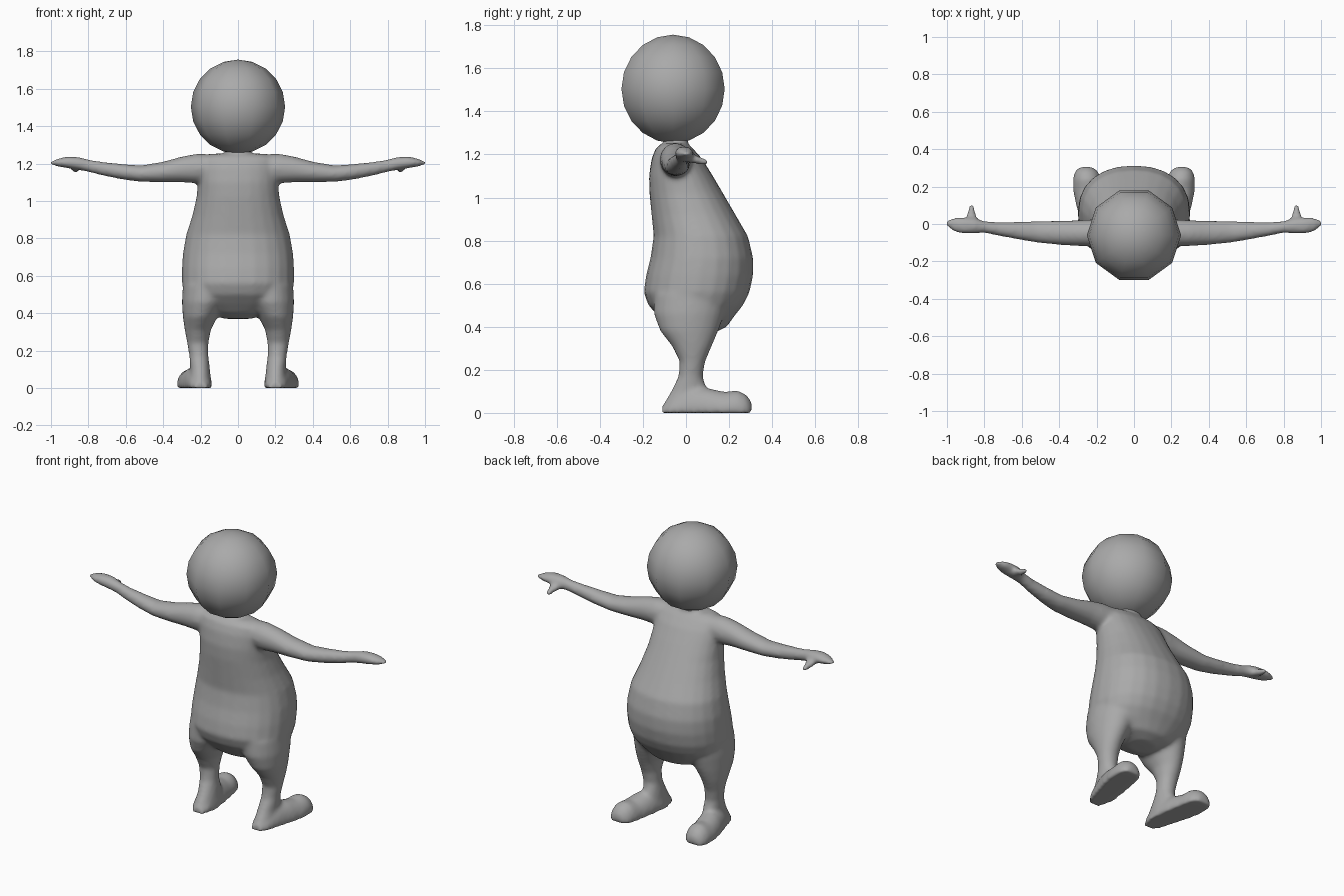
import bpy
import bmesh
from math import cos, sin, tau, copysign
from mathutils import Matrix

SIDES = 24

cube = bpy.data.objects.get("Cube")
if cube:
    bpy.data.objects.remove(cube, do_unlink=True)

grey = bpy.data.materials.new("plain_grey")
grey.use_nodes = True
grey.diffuse_color = (0.4, 0.4, 0.4, 1)
grey.node_tree.nodes["Principled BSDF"].inputs["Base Color"].default_value = grey.diffuse_color


def add_object(name, bm):
    """Turn a bmesh into a smooth shaded object."""
    bmesh.ops.recalc_face_normals(bm, faces=bm.faces)
    for face in bm.faces:
        face.smooth = True
    mesh = bpy.data.meshes.new(name)
    bm.to_mesh(mesh)
    bm.free()
    mesh.materials.append(grey)
    obj = bpy.data.objects.new(name, mesh)
    bpy.context.collection.objects.link(obj)
    return obj


def loft(bm, axis, rows, side=1, power=1.0):
    """Skin rounded sections; a row is position, then low and high of the other two axes."""
    rings = []
    for along, a_low, a_high, b_low, b_high in rows:
        ring = []
        for i in range(SIDES):
            c, s = cos(tau * i / SIDES), sin(tau * i / SIDES)
            c, s = copysign(abs(c) ** power, c), copysign(abs(s) ** power, s)
            a = (a_low + a_high) / 2 + c * (a_high - a_low) / 2
            b = (b_low + b_high) / 2 + s * (b_high - b_low) / 2
            point = [a, b]
            point.insert("xyz".index(axis), along)
            point[2] = max(point[2], 0)
            ring.append(bm.verts.new((point[0] * side, point[1], point[2])))
        rings.append(ring)
    for lower, upper in zip(rings, rings[1:]):
        for i in range(SIDES):
            j = (i + 1) % SIDES
            bm.faces.new((lower[i], lower[j], upper[j], upper[i]))
    bm.faces.new(rings[0])
    bm.faces.new(rings[-1])


# Torso sections: height, half width, front, back
torso = [
    (.37, .07, 0, .13), (.4, .17, -.08, .19), (.45, .25, -.13, .225),
    (.5, .285, -.175, .265), (.56, .3, -.197, .295), (.64, .3, -.185, .312),
    (.72, .295, -.165, .312), (.82, .277, -.15, .288), (.92, .245, -.16, .23),
    (1.02, .222, -.17, .172), (1.1, .215, -.172, .125), (1.18, .21, -.16, .075),
    (1.23, .2, -.14, .03), (1.253, .14, -.11, 0),
]
neck = [(1.15, -.09, .09, -.12, .02), (1.25, -.07, .07, -.1, .01), (1.3, -.07, .07, -.1, .01)]

# Leg sections: height, inner, outer, front, back
leg = [
    (0, .14, .26, -.11, .1), (.04, .143, .26, -.105, .11), (.1, .15, .255, -.07, .1),
    (.17, .158, .26, -.035, .078), (.24, .158, .272, -.03, .09), (.31, .145, .285, -.065, .12),
    (.38, .11, .295, -.12, .15), (.46, .06, .3, -.15, .18), (.55, .04, .295, -.15, .2),
]

# Foot sections from heel to toe: depth, inner, outer, below, top
foot = [
    (-.11, .165, .235, -.05, .035), (-.07, .145, .26, -.06, .07), (.02, .14, .285, -.08, .12),
    (.1, .15, .31, -.08, .115), (.18, .165, .327, -.07, .098), (.24, .175, .327, -.07, .105),
    (.28, .19, .318, -.06, .085), (.306, .22, .29, -.04, .05),
]

# Arm sections from shoulder to fingertip: reach, front, back, below, top
arm = [
    (.1, -.12, .03, 1.1, 1.25), (.22, -.122, .025, 1.095, 1.253), (.3, -.118, .02, 1.1, 1.238),
    (.4, -.112, .018, 1.1, 1.21), (.52, -.1, .015, 1.102, 1.19), (.62, -.083, .012, 1.115, 1.198),
    (.73, -.062, .01, 1.137, 1.21), (.8, -.047, .015, 1.155, 1.222), (.85, -.052, .032, 1.165, 1.235),
    (.91, -.053, .035, 1.175, 1.238), (.96, -.042, .034, 1.183, 1.228), (1.003, -.012, .02, 1.195, 1.21),
]
thumb = [(0, .82, .9, 1.165, 1.21), (.05, .845, .895, 1.155, 1.195), (.085, .85, .885, 1.15, 1.183), (.108, .86, .878, 1.155, 1.172)]

# Body, limbs and feet skinned into one soft surface
bm = bmesh.new()
loft(bm, "z", [(z, -half, half, front, back) for z, half, front, back in torso], power=.9)
loft(bm, "z", neck)
for side in (1, -1):
    loft(bm, "z", leg, side)
    loft(bm, "y", foot, side)
    loft(bm, "x", arm, side)
    loft(bm, "y", thumb, side)
body = add_object("body", bm)

skin = body.modifiers.new("skin", "REMESH")
skin.mode = "VOXEL"
skin.voxel_size = .011
skin.use_smooth_shade = True
soften = body.modifiers.new("soften", "SMOOTH")
soften.factor = .5
soften.iterations = 10

# Round head with few sides
bm = bmesh.new()
bmesh.ops.create_uvsphere(bm, u_segments=10, v_segments=10, radius=.252)
bmesh.ops.rotate(bm, verts=bm.verts, matrix=Matrix.Rotation(tau / 4, 3, "Z"))
bmesh.ops.translate(bm, verts=bm.verts, vec=(0, -.06, 1.504))
add_object("head", bm)
